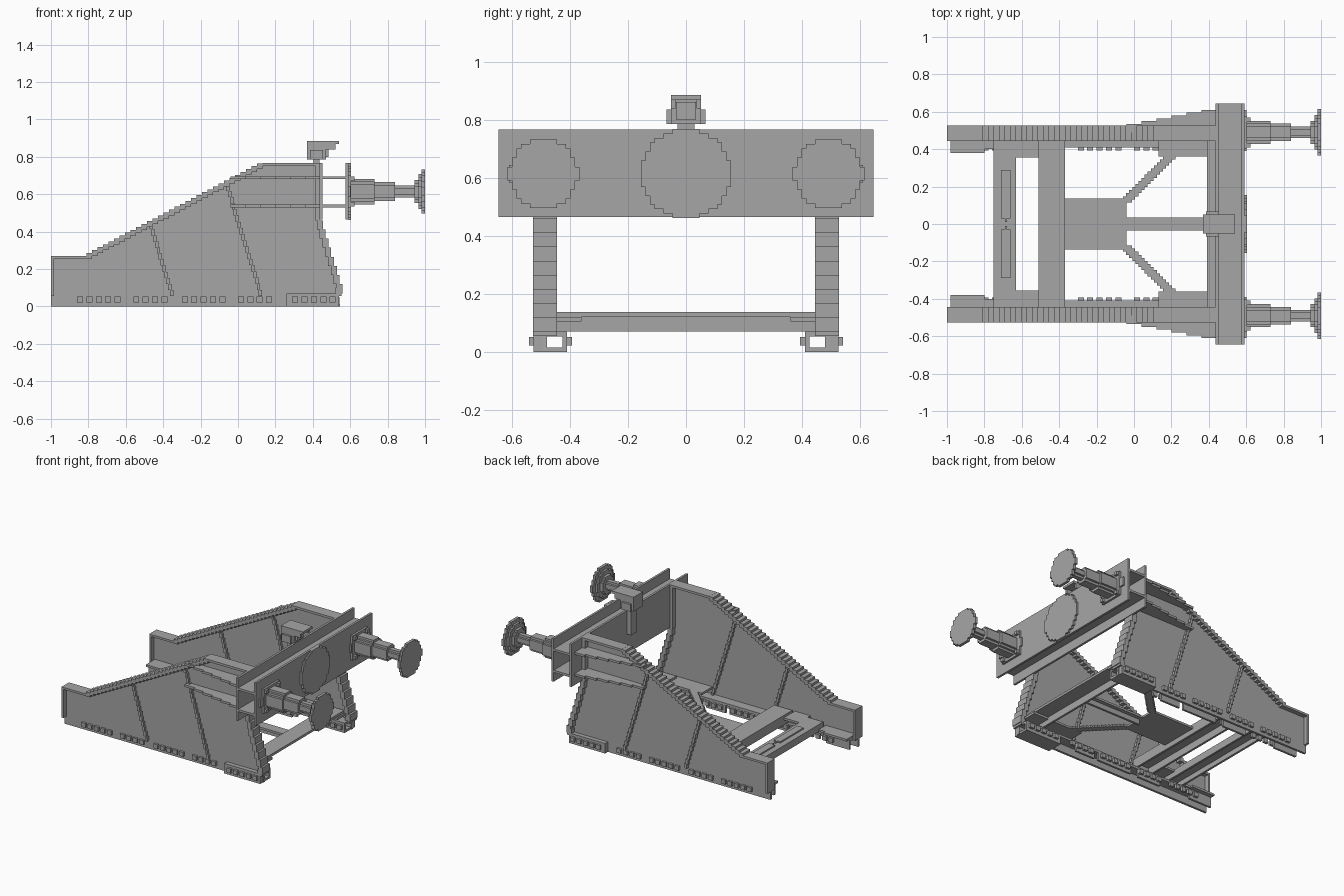
import bpy, bmesh
from mathutils import Vector

cube = bpy.data.objects.get("Cube")
if cube:
    bpy.data.objects.remove(cube, do_unlink=True)

U = 0.0155          # thickness of one block layer
AXLE = 0.614        # height of the buffers
SIDE = 0.49         # sideways position of the buffers

grey = bpy.data.materials.new("steel_grey")
grey.use_nodes = True
COLOUR = (0.38, 0.38, 0.38, 1)
grey.diffuse_color = COLOUR
grey.node_tree.nodes["Principled BSDF"].inputs["Base Color"].default_value = COLOUR


def add_box(bm, x0, x1, y0, y1, z0, z1):
    made = bmesh.ops.create_cube(bm, size=1)
    for v in made["verts"]:
        v.co = Vector((x0 if v.co.x < 0 else x1,
                       y0 if v.co.y < 0 else y1,
                       z0 if v.co.z < 0 else z1))


def finish(name, bm, mirror=False):
    bmesh.ops.recalc_face_normals(bm, faces=bm.faces)
    mesh = bpy.data.meshes.new(name)
    bm.to_mesh(mesh)
    bm.free()
    mesh.materials.append(grey)
    obj = bpy.data.objects.new(name, mesh)
    bpy.context.collection.objects.link(obj)
    if mirror:
        mod = obj.modifiers.new("both_sides", "MIRROR")
        mod.use_axis = (False, True, False)
        mod.use_mirror_merge = False
    return obj


def part(name, boxes, mirror=False):
    bm = bmesh.new()
    for b in boxes:
        add_box(bm, *b)
    return finish(name, bm, mirror)


def plate(name, outline, y0, y1, mirror=True):
    """Upright plate from an x-z outline."""
    bm = bmesh.new()
    face = bm.faces.new([bm.verts.new((x, y0, z)) for x, z in outline])
    ext = bmesh.ops.extrude_face_region(bm, geom=[face])
    for g in ext["geom"]:
        if isinstance(g, bmesh.types.BMVert):
            g.co.y = y1
    return finish(name, bm, mirror)


def stepped_post(x0, z0, x1, z1, n, width, y0, y1):
    """Leaning bar made of stacked blocks."""
    dx, dz = (x1 - x0) / n, (z1 - z0) / n
    return [(x0 + dx * (i + .5) - width / 2, x0 + dx * (i + .5) + width / 2,
             y0, y1, z0 + dz * i, z0 + dz * (i + 1)) for i in range(n)]


def disc(x0, x1, radius, y=0.0, z=AXLE):
    """Blocky disc facing along x, built from rows."""
    n = max(2, round(2 * radius / U))
    h = 2 * radius / n
    rows = []
    for i in range(n):
        d = -radius + h * (i + .5)
        half = max(U, round((radius ** 2 - d ** 2) ** .5 / U) * U)
        rows.append((x0, x1, y - half, y + half, z + d - h / 2, z + d + h / 2))
    return rows


# Side frames: web plate with stepped flanges and ribs
IN, OUT = 0.445, 0.526
plate("side_web", [(-1, 0), (.545, 0), (.54, .07), (.425, .46), (.425, .755),
                   (.13, .755), (-.81, .262), (-1, .262)], .478, .494)

STEPS = 32
run, rise = .94 / STEPS, .495 / STEPS
flange = [(-1, -.81, IN, OUT, .255, .27), (.13, .437, IN, OUT, .75, .766)]
flange += [(-.81 + run * i, -.81 + run * (i + 1), IN, OUT,
            .27 + rise * i - U, .27 + rise * (i + 1)) for i in range(STEPS)]
part("top_flange", flange, True)
part("end_flange", [(-1, -.985, IN, OUT, .055, .265)], True)
part("rear_flange", stepped_post(.55, .07, .43, .46, 8, .032, IN, OUT)
     + [(.415, .437, IN, OUT, .46, .766), (.52, .553, IN, OUT, .055, .1)], True)
part("side_ribs", stepped_post(-.35, .055, -.47, .445, 12, .018, .46, .512)
     + stepped_post(.125, .055, -.06, .65, 18, .018, .46, .512), True)

# Rail clamps: ledge, inner plates, end plate and bolts
clamp = [(-.98, .54, .41, .48, .054, .07),
         (.26, .54, .48, .525, 0, .07),
         (.26, .54, .41, .48, 0, U)]
inner_runs = [(-.98, -.8), (-.56, -.38), (-.32, -.05), (-.02, .13), (.26, .54)]
clamp += [(a, b, .41, .425, 0, .07) for a, b in inner_runs]
clamp += [(-.98, -.8, .38, .48, .07, .085), (-.8, -.75, .4, .48, .07, .085)]
part("rail_clamps", clamp, True)

bolts = []
for start, count in [(-.86, 5), (-.56, 4), (-.3, 5), (0, 4), (.29, 5)]:
    face = .525 if start > .2 else .494
    for i in range(count):
        x = start + i * .05
        bolts.append((x, x + .032, face, face + U, .022, .052))
        bolts.append((x, x + .032, .393, .41, .022, .052))
part("clamp_bolts", bolts, True)

# Floor frame
part("rear_crossbeam", [(-.75, -.63, -.45, .45, .105, .12),
                        (-.75, -.735, -.45, .45, .07, .105),
                        (-.645, -.63, -.45, .45, .07, .105)])
part("beam_pads", [(-.71, -.66, .03, .29, .12, .13),
                   (-.69, -.68, .01, .03, .12, .13)], True)
part("slab_crossbeam", [(-.51, -.37, -.45, .45, .12, .137),
                        (-.51, -.495, -.45, .45, .07, .12),
                        (-.385, -.37, -.45, .45, .07, .12)])
part("front_crossbeam", [(.39, .51, -.45, .45, .12, .137),
                         (.39, .405, -.45, .45, .07, .12)])
part("side_strips", [(-.63, -.51, .355, .48, .105, .12),
                     (.13, .52, .36, .48, .105, .12)], True)
part("centre_plate", [(-.37, -.04, -.137, .137, .105, .12)])
part("centre_beam", [(-.04, .39, -.035, .035, .105, .12),
                     (-.04, .39, -.008, .008, .07, .105)])
N = 15
part("diagonal_braces",
     [(-.075 + i * .0165, -.01 + i * .0165,
       .115 + i * .0165, .1315 + i * .0165, .105, .12) for i in range(N)], True)

# Headstock: two upright plates joined by shelves
part("headstock_plates", [(x, x + U, -.645, .645, .465, .766) for x in (.437, .575)])
SHELVES = (.53, .68)
part("headstock_shelves", [(.45, .576, -.645, .645, z, z + U) for z in SHELVES])

# Stepped gussets outside the side frames
gussets = []
for z in SHELVES:
    for i in range(6):
        x = -.04 + i * .08
        gussets.append((x, min(x + .08, .44), .49, .535 + i * .015, z, z + U))
part("side_gussets", gussets, True)

# Buffers
part("centre_disc", disc(.59, .605, .153))
part("buffer_bases", [(.59, .605, SIDE - .085, SIDE + .085, AXLE - .085, AXLE + .085),
                      (.59, .602, SIDE - .1, SIDE + .12, AXLE - .03, AXLE + .03)], True)
part("buffer_bolts", [(.605, .622, SIDE + s * .068 - .012, SIDE + s * .068 + .012,
                       AXLE + t * .068 - .012, AXLE + t * .068 + .012)
                      for s in (-1, 1) for t in (-1, 1)], True)
shaft = []
for x0, x1, r in [(.6, .73, .068), (.73, .84, .05), (.84, .95, .032),
                  (.945, .967, .062), (.965, .982, .093)]:
    shaft += disc(x0, x1, r, SIDE)
part("buffer_shafts", shaft, True)
part("buffer_heads", disc(.98, 1, .118, SIDE), True)

# Lamp on its post behind the headstock
part("lamp_post", [(.405, .437, -.03, .03, .6, .8)])
part("lamp_body", [(.37, .47, -.052, .052, .785, .885),
                   (.385, .455, -.067, .067, .785, .835),
                   (.47, .485, -.035, .035, .8, .86)])
part("lamp_hood", [(.47, .54, -.052, .052, .868, .885),
                   (.47, .52, -.052, -.037, .838, .87),
                   (.47, .52, .037, .052, .838, .87)])
